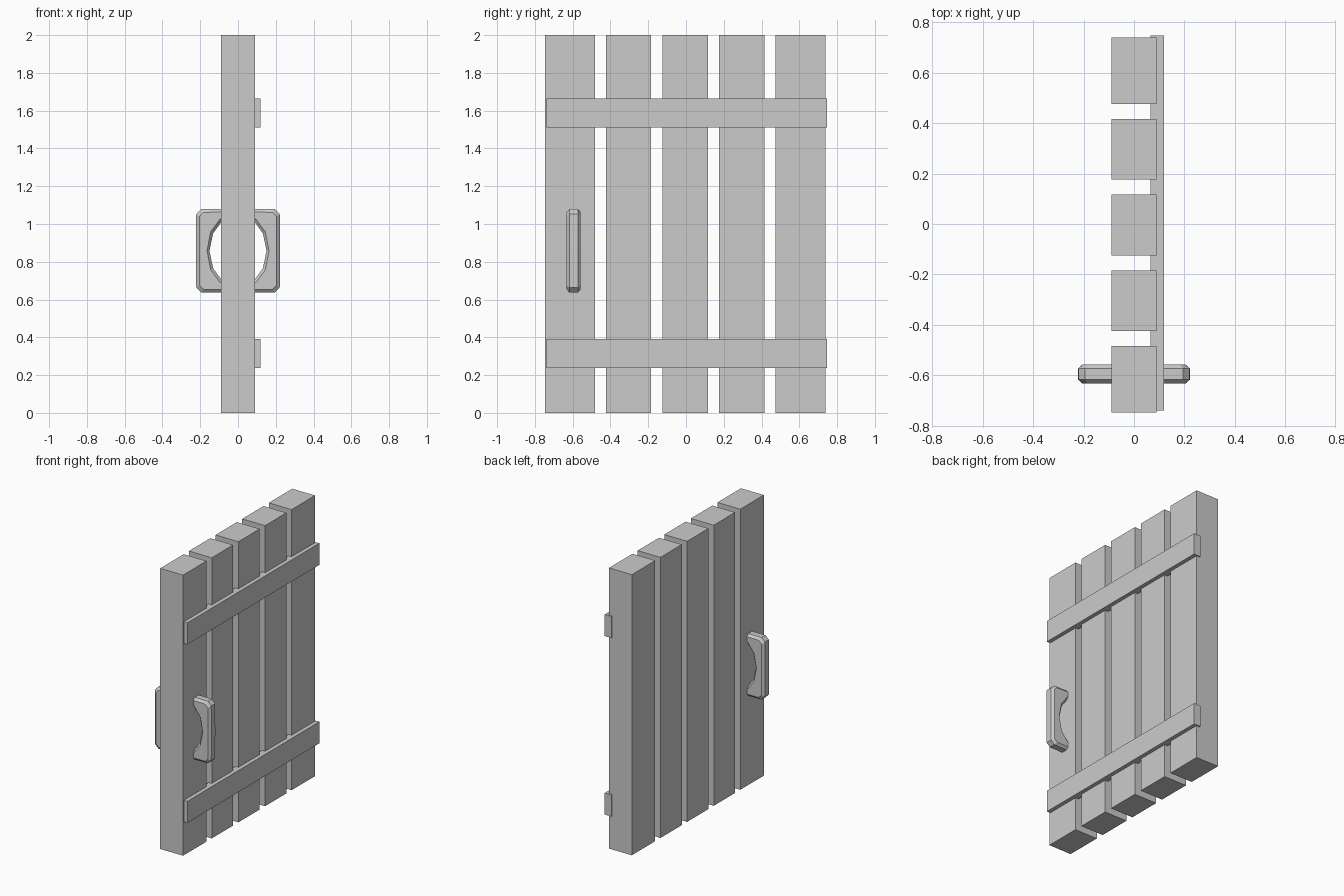
import bpy, bmesh
from mathutils import Vector

if "Cube" in bpy.data.objects:
    bpy.data.objects.remove(bpy.data.objects["Cube"])


def box(name, lo, hi):
    lo, hi = Vector(lo), Vector(hi)
    bm = bmesh.new()
    bmesh.ops.create_cube(bm, size=1)
    for v in bm.verts:
        v.co = Vector([c * s for c, s in zip(v.co, hi - lo)]) + (lo + hi) / 2
    return finish(name, bm)


def finish(name, bm):
    bmesh.ops.recalc_face_normals(bm, faces=bm.faces)
    me = bpy.data.meshes.new(name)
    bm.to_mesh(me)
    bm.free()
    ob = bpy.data.objects.new(name, me)
    bpy.context.collection.objects.link(ob)
    return ob


# Vertical planks, the outer two slightly wider
spans = [(-0.747, -0.483), (-0.424, -0.184), (-0.124, 0.116),
         (0.176, 0.416), (0.475, 0.739)]
for i, (a, b) in enumerate(spans):
    box(f"plank_{i + 1}", (-0.09, a, 0), (0.09, b, 2))

# Cross rails let into the planks on the +x side
for name, z in (("lower_rail", 0.238), ("upper_rail", 1.51)):
    box(name, (0.065, -0.739, z), (0.118, 0.747, z + 0.154))


def ring_outline(side, cx, cz, top):
    """Twelve points: side mid, two corner points, top mid, mirrored round."""
    (ax, az), (bx, bz) = cx, cz
    return [(side, 0), (ax, az), (bx, bz), (0, top), (-bx, bz), (-ax, az),
            (-side, 0), (-ax, -az), (-bx, -bz), (0, -top), (bx, -bz), (ax, -az)]


# Handle: one bevelled ring passing through the door, gripped on both sides
rim = ring_outline(0.222, (0.221, 0.195), (0.195, 0.221), 0.222)
face_out = ring_outline(0.205, (0.204, 0.183), (0.183, 0.204), 0.205)
face_in = ring_outline(0.164, (0.145, 0.10), (0.095, 0.168), 0.183)
hole = ring_outline(0.151, (0.132, 0.092), (0.087, 0.154), 0.17)
section = [(rim, 0.022), (face_out, 0.037), (face_in, 0.037), (hole, 0.022),
           (hole, -0.022), (face_in, -0.037), (face_out, -0.037), (rim, -0.022)]
bm = bmesh.new()
loops = [[bm.verts.new((x, y - 0.595, z + 0.858)) for x, z in pts]
         for pts, y in section]
for k, loop in enumerate(loops):
    nxt = loops[(k + 1) % len(loops)]
    for j in range(12):
        n = (j + 1) % 12
        bm.faces.new((loop[j], loop[n], nxt[n], nxt[j]))
finish("door_handle", bm)
